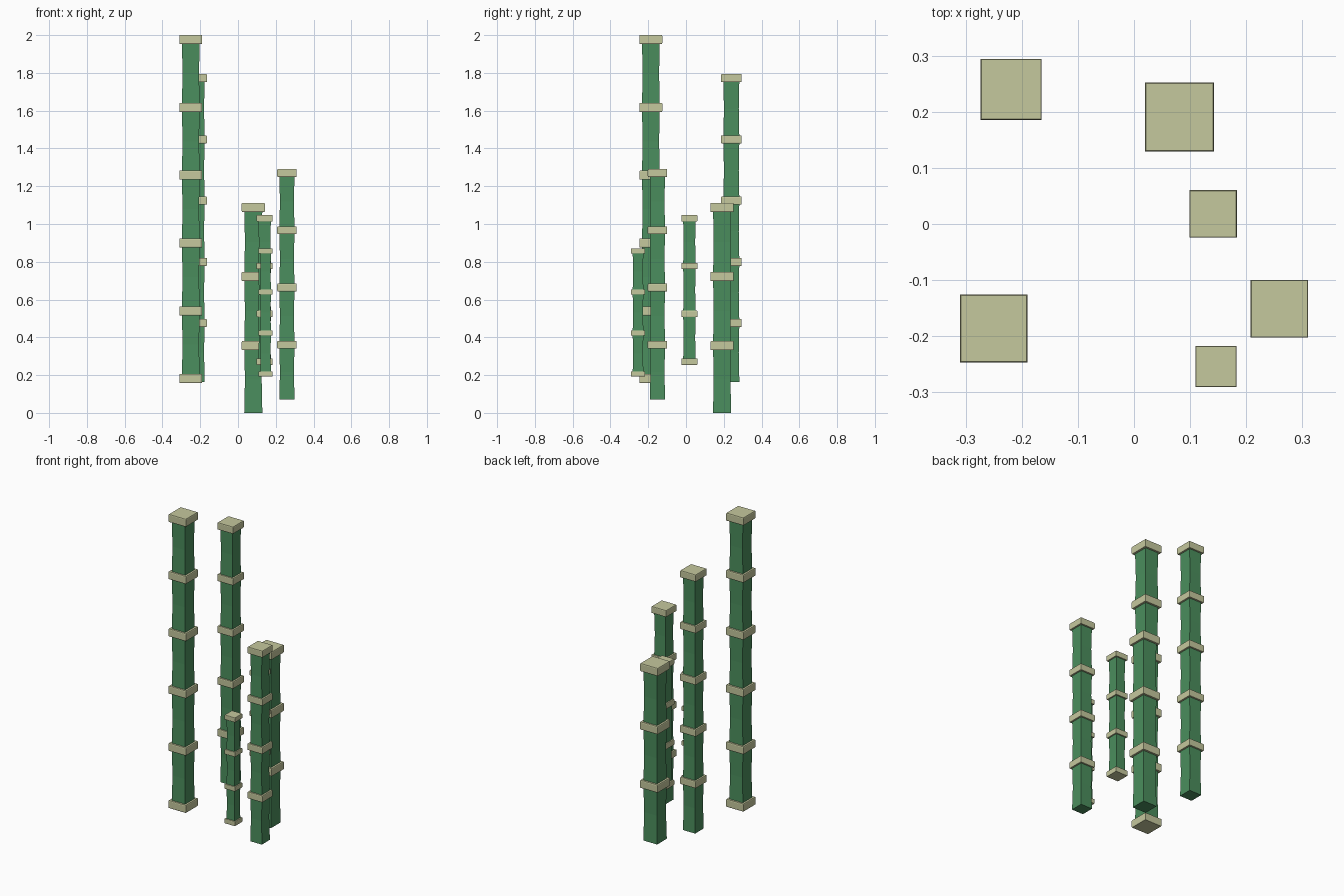
import bpy, bmesh

if "Cube" in bpy.data.objects:
    bpy.data.objects.remove(bpy.data.objects["Cube"])

green = bpy.data.materials.new("stem_green")
green.diffuse_color = (0.07, 0.27, 0.11, 1)
green.use_nodes = True
green.node_tree.nodes["Principled BSDF"].inputs["Base Color"].default_value = green.diffuse_color
tan = bpy.data.materials.new("node_tan")
tan.diffuse_color = (0.56, 0.58, 0.34, 1)
tan.use_nodes = True
tan.node_tree.nodes["Principled BSDF"].inputs["Base Color"].default_value = tan.diffuse_color


def square_loft(name, x, y, rings, mat):
    """Closed square column through (z, width) rings."""
    bm = bmesh.new()
    loops = []
    for z, w in rings:
        h = w / 2
        loops.append([bm.verts.new((x + sx * h, y + sy * h, z))
                      for sx, sy in ((-1, -1), (1, -1), (1, 1), (-1, 1))])
    for a, b in zip(loops, loops[1:]):
        for i in range(4):
            j = (i + 1) % 4
            bm.faces.new((a[i], a[j], b[j], b[i]))
    bm.faces.new(loops[0][::-1])
    bm.faces.new(loops[-1])
    me = bpy.data.meshes.new(name)
    bm.to_mesh(me)
    bm.free()
    me.materials.append(mat)
    ob = bpy.data.objects.new(name, me)
    bpy.context.collection.objects.link(ob)


def stalk(label, x, y, w, top, step, count, bottom):
    h = 0.39 * w
    nodes = [top - h / 2 - i * step for i in range(count)]
    # square node rings
    for i, z in enumerate(nodes):
        square_loft(f"{label}_node_{i}", x, y,
                    [(z - h / 2, w * 0.97), (z - h * 0.4, w), (z + h * 0.4, w), (z + h / 2, w * 0.97)], tan)
    # stem segments, slightly pinched between nodes
    ends = nodes + ([bottom] if bottom < nodes[-1] - h else [])
    for i, (t, b) in enumerate(zip(ends, ends[1:])):
        d = t - b
        square_loft(f"{label}_segment_{i}", x, y,
                    [(b, w * 0.78), (b + d * 0.5, w * 0.72), (t, w * 0.78)], green)


# label, x, y, node width, top, node spacing, node count, bottom
for s in (
    ("front_left_stalk", -0.25, -0.186, 0.121, 2.0, 0.359, 6, 0.16),
    ("back_left_stalk", -0.219, 0.24, 0.109, 1.793, 0.324, 5, 0.164),
    ("back_right_stalk", 0.081, 0.191, 0.123, 1.112, 0.366, 3, 0.0),
    ("middle_stalk", 0.141, 0.018, 0.085, 1.047, 0.253, 4, 0.255),
    ("right_stalk", 0.259, -0.151, 0.103, 1.29, 0.303, 4, 0.07),
    ("short_stalk", 0.146, -0.254, 0.073, 0.871, 0.217, 4, 0.193),
):
    stalk(*s)
